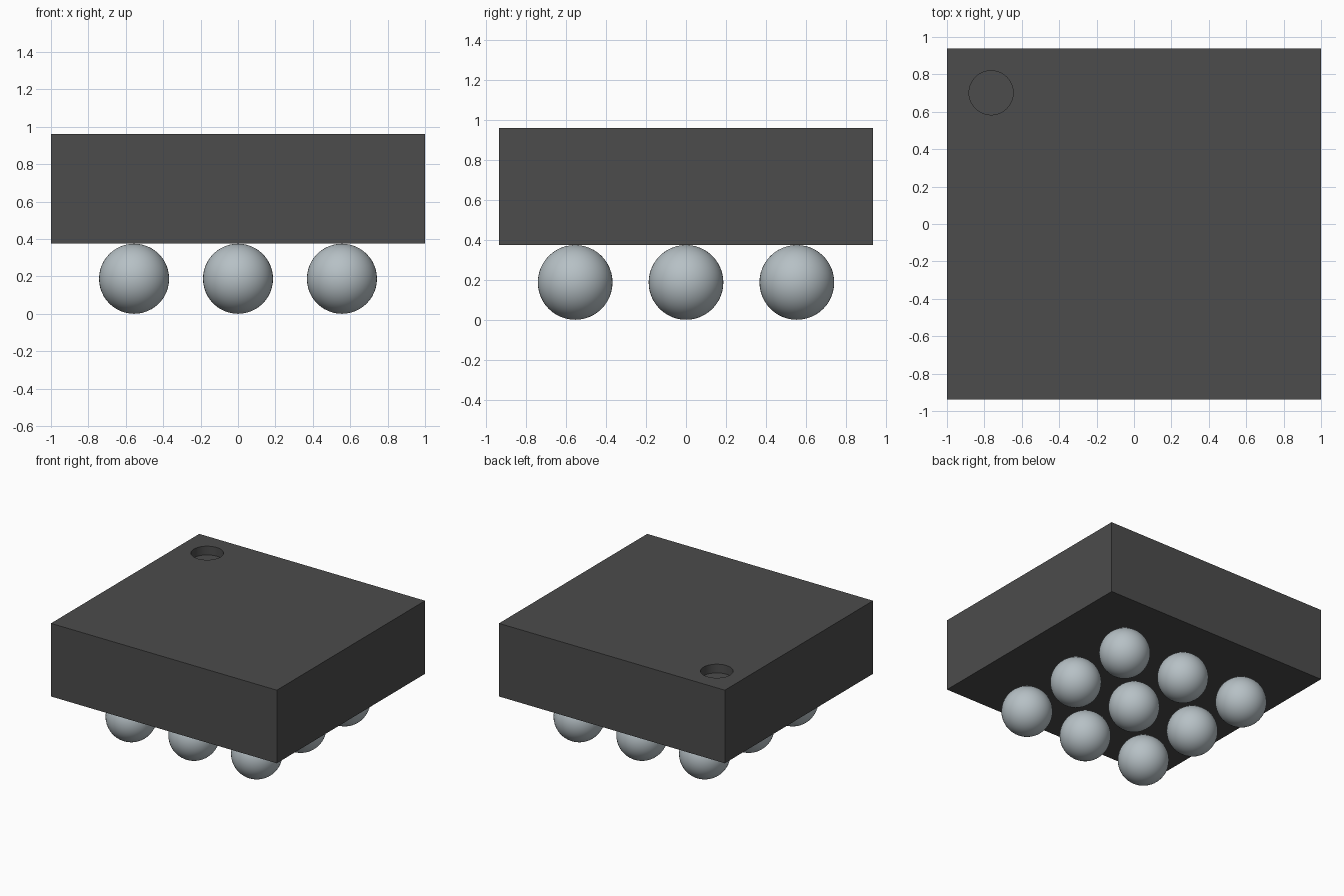
import bpy
import math

cube = bpy.data.objects.get("Cube")
if cube:
    bpy.data.objects.remove(cube, do_unlink=True)

WIDTH, DEPTH = 2.0, 1.875
BALL_RADIUS = 0.1873
BODY_BOTTOM, BODY_TOP = 0.375, 0.96
PITCH = 0.5556
DIMPLE_RADIUS, DIMPLE_DEPTH = 0.118, 0.07


def make_material(name, color):
    mat = bpy.data.materials.new(name)
    mat.use_nodes = True
    mat.diffuse_color = (*color, 1)
    bsdf = mat.node_tree.nodes["Principled BSDF"]
    bsdf.inputs["Base Color"].default_value = (*color, 1)
    bsdf.inputs["Roughness"].default_value = 0.6
    return mat


def finish(obj, name, mat):
    obj.name = name
    obj.data.materials.clear()
    obj.data.materials.append(mat)
    bpy.ops.object.shade_smooth_by_angle(angle=math.radians(30))
    return obj


charcoal = make_material("charcoal plastic", (0.072, 0.072, 0.072))
silver = make_material("silver grey metal", (0.47, 0.53, 0.56))

# Round cutter for the marker dimple in the back right corner
inset = 2 * DIMPLE_RADIUS
bpy.ops.mesh.primitive_cylinder_add(
    vertices=48, radius=DIMPLE_RADIUS, depth=2 * DIMPLE_DEPTH,
    location=(inset - WIDTH / 2, DEPTH / 2 - inset, BODY_TOP))
cutter = bpy.context.object
cutter.name = "dimple_cutter"
cutter.hide_render = True

# Block body with the dimple cut into its top
bpy.ops.mesh.primitive_cube_add(size=1, location=(0, 0, (BODY_BOTTOM + BODY_TOP) / 2))
body = bpy.context.object
body.scale = (WIDTH, DEPTH, BODY_TOP - BODY_BOTTOM)
bpy.ops.object.transform_apply(location=False, rotation=False, scale=True)
cut = body.modifiers.new("dimple", "BOOLEAN")
cut.operation = "DIFFERENCE"
cut.solver = "EXACT"
cut.object = cutter
bpy.ops.object.modifier_apply(modifier=cut.name)
finish(body, "body", charcoal)
bpy.data.objects.remove(cutter, do_unlink=True)

# Three by three grid of balls under the body
for row, y in zip(("front", "middle", "back"), (-PITCH, 0, PITCH)):
    for column, x in zip(("right", "centre", "left"), (-PITCH, 0, PITCH)):
        bpy.ops.mesh.primitive_uv_sphere_add(
            segments=48, ring_count=24, radius=BALL_RADIUS, location=(x, y, BALL_RADIUS))
        finish(bpy.context.object, f"ball_{row}_{column}", silver)
